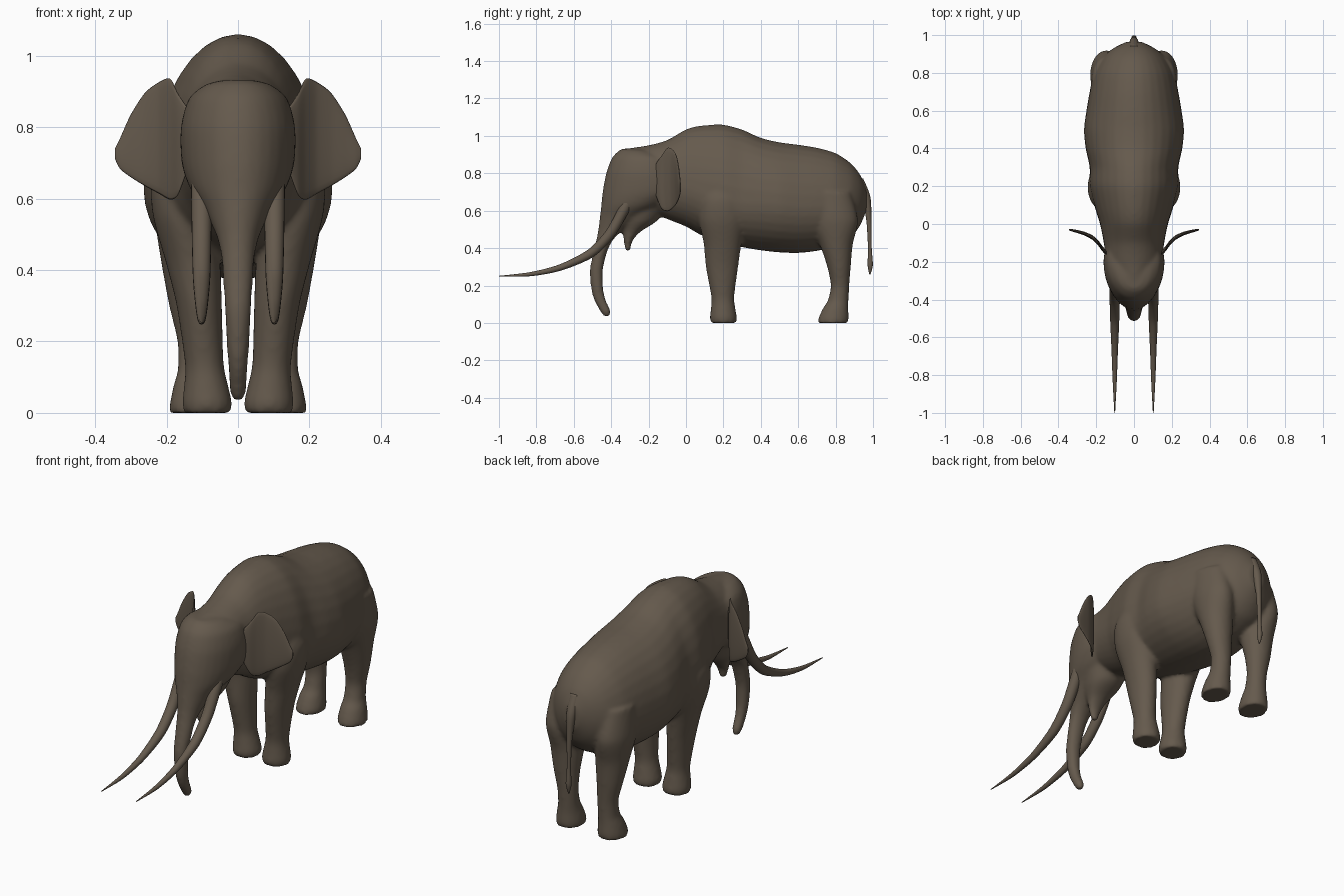
import bpy, bmesh, math
from mathutils import Vector

hide = bpy.data.materials.new("brown_hide")
hide.diffuse_color = (0.13, 0.102, 0.074, 1)


def smooth_rows(rows, n=6):
    """Catmull-Rom interpolation of rows of numbers."""
    out = []
    for i in range(len(rows) - 1):
        a, b, c, d = (rows[max(i - 1, 0)], rows[i], rows[i + 1],
                      rows[min(i + 2, len(rows) - 1)])
        for k in range(n):
            t = k / n
            # tangents scaled down a little to avoid overshoot
            out.append(tuple(q + t * (0.4 * (r - p) + t * (
                3 * (r - q) - 0.8 * (r - p) - 0.4 * (s - q) + t * (
                    2 * (q - r) + 0.4 * (r - p) + 0.4 * (s - q))))
                for p, q, r, s in zip(a, b, c, d)))
    out.append(tuple(rows[-1]))
    return out


def loft(bm, rows, place, sides=32, mirror=False):
    """Skin closed rings; place(row, cos, sin) gives each ring point."""
    for sx in ((1, -1) if mirror else (1,)):
        rings = []
        for r in rows:
            ring = []
            for k in range(sides):
                a = 2 * math.pi * k / sides
                p = Vector(place(r, math.cos(a), math.sin(a)))
                ring.append(bm.verts.new((p.x * sx, p.y, p.z)))
            rings.append(ring)
        for a, b in zip(rings, rings[1:]):
            for k in range(sides):
                j = (k + 1) % sides
                bm.faces.new((a[k], a[j], b[j], b[k]))
        bm.faces.new(rings[0])
        bm.faces.new(rings[-1])


def finish(name, bm):
    bmesh.ops.recalc_face_normals(bm, faces=bm.faces)
    me = bpy.data.meshes.new(name)
    bm.to_mesh(me)
    bm.free()
    me.materials.append(hide)
    me.polygons.foreach_set("use_smooth", [True] * len(me.polygons))
    ob = bpy.data.objects.new(name, me)
    bpy.context.collection.objects.link(ob)
    return ob


def tube(name, path, x=0.0, mirror=False):
    """Round tapered tube in a side plane; path rows are y, z, radius."""
    pts = smooth_rows(path)
    rows = []
    for i, (y, z, r) in enumerate(pts):
        a, b = pts[max(i - 1, 0)], pts[min(i + 1, len(pts) - 1)]
        t = math.atan2(b[1] - a[1], b[0] - a[0])
        rows.append((y, z, r, t))
    bm = bmesh.new()
    loft(bm, rows, lambda r, c, s: (x + r[2] * c, r[0] - math.sin(r[3]) * r[2] * s,
                                    r[1] + math.cos(r[3]) * r[2] * s), 20, mirror)
    return finish(name, bm)


body = bmesh.new()

# torso: y, top, bottom, half width, height of widest point
torso = [(-.30, .935, .68, .09, .80), (-.20, .95, .60, .145, .78),
         (-.10, .978, .555, .16, .75), (0, 1.035, .515, .18, .72),
         (.08, 1.055, .47, .205, .69), (.2, 1.06, .43, .235, .66),
         (.3, 1.034, .405, .235, .64), (.4, .99, .388, .256, .64),
         (.5, .966, .377, .265, .63), (.6, .953, .374, .252, .62),
         (.7, .937, .385, .235, .62), (.8, .908, .41, .212, .62),
         (.88, .855, .455, .168, .63), (.93, .795, .52, .11, .65),
         (.965, .72, .60, .04, .66)]
loft(body, smooth_rows(torso), lambda r, c, s: (
    r[3] * c, r[0], r[4] + s * (r[1] - r[4] if s > 0 else r[4] - r[2])))


def egg(r, c, s):
    """Level ring: z, front y, back y, half width; widest towards the back."""
    mid = r[1] + (r[2] - r[1]) * 0.55
    return r[3] * c, mid + s * (r[2] - mid if s > 0 else mid - r[1]), r[0]


# head running down into the trunk
head = [(.932, -.335, -.24, .04), (.92, -.36, -.17, .09), (.88, -.397, -.06, .138),
        (.8, -.427, -.02, .16), (.7, -.446, -.01, .158), (.63, -.453, -.10, .135),
        (.57, -.46, -.22, .095), (.5, -.469, -.33, .062), (.45, -.478, -.385, .049),
        (.39, -.492, -.418, .043), (.286, -.514, -.444, .037),
        (.18, -.507, -.442, .031), (.12, -.49, -.428, .027),
        (.06, -.458, -.402, .023), (.033, -.438, -.41, .013)]
loft(body, smooth_rows(head), egg)

# lower jaw
jaw = [(.66, -.38, -.08, .12), (.55, -.355, -.15, .085), (.49, -.338, -.24, .052),
       (.44, -.333, -.285, .034), (.385, -.325, -.298, .016)]
loft(body, smooth_rows(jaw), egg)

# legs: z, y min, y max, x min, x max
front_leg = [(0, .132, .27, .02, .152), (.03, .128, .272, .017, .156),
             (.08, .133, .264, .028, .151), (.14, .135, .258, .04, .149),
             (.3, .106, .279, .045, .172), (.42, .095, .296, .05, .202),
             (.55, .07, .32, .07, .238), (.66, .08, .31, .09, .243),
             (.78, .12, .28, .11, .20)]
back_leg = [(0, .704, .868, .053, .192), (.03, .71, .87, .053, .19),
            (.08, .733, .868, .06, .18), (.12, .758, .869, .065, .169),
            (.2, .774, .873, .065, .17), (.3, .755, .881, .06, .193),
            (.42, .715, .892, .05, .215), (.55, .66, .92, .06, .232),
            (.7, .64, .88, .08, .22)]
for leg in (front_leg, back_leg):
    loft(body, smooth_rows(leg), lambda r, c, s: (
        (r[3] + r[4]) / 2 + c * (r[4] - r[3]) / 2,
        (r[1] + r[2]) / 2 + s * (r[2] - r[1]) / 2, r[0]), mirror=True)

# fuse the parts into one skin
ob = finish("body", body)
rm = ob.modifiers.new("fuse", 'REMESH')
rm.mode = 'VOXEL'
rm.voxel_size = 0.01
rm.use_smooth_shade = True
sm = ob.modifiers.new("soften", 'SMOOTH')
sm.factor = 0.5
sm.iterations = 8

# ears: x, y, bottom, top, half thickness
ear = [(.145, -.155, .67, .86, .012), (.168, -.13, .61, .895, .014),
       (.19, -.10, .597, .936, .014), (.22, -.072, .613, .927, .012),
       (.26, -.052, .635, .897, .010), (.30, -.04, .66, .836, .008),
       (.33, -.033, .683, .77, .006), (.344, -.03, .71, .742, .003)]
bm = bmesh.new()
loft(bm, smooth_rows(ear), lambda r, c, s: (
    r[0], r[1] + r[4] * s, (r[2] + r[3]) / 2 + c * (r[3] - r[2]) / 2), 24, True)
finish("ears", bm)

# tusks and tail
tube("tusks", [(-.28, .70, .03), (-.335, .60, .029), (-.406, .477, .027),
               (-.51, .372, .024), (-.67, .297, .017), (-.83, .261, .011),
               (-1.0, .25, .002)], 0.102, True)
tube("tail", [(.92, .76, .03), (.962, .67, .024), (.978, .55, .014),
              (.983, .4, .010), (.985, .31, .014), (.983, .26, .003)])
